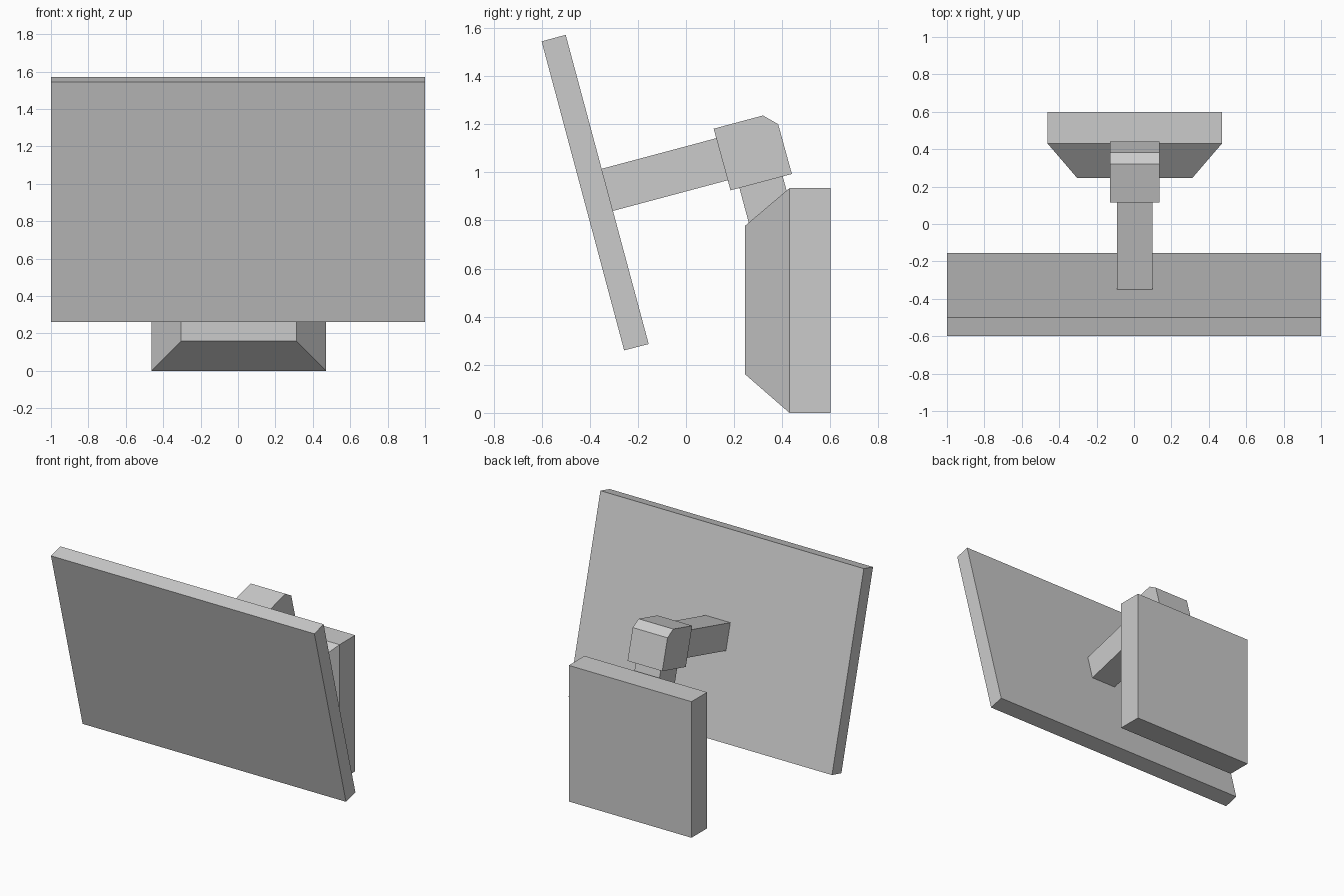
import bpy, bmesh

if "Cube" in bpy.data.objects:
    bpy.data.objects.remove(bpy.data.objects["Cube"])

CX = 0.004  # centre line of the stand


def finish(bm, name):
    bmesh.ops.recalc_face_normals(bm, faces=bm.faces)
    mesh = bpy.data.meshes.new(name)
    bm.to_mesh(mesh)
    bm.free()
    obj = bpy.data.objects.new(name, mesh)
    bpy.context.collection.objects.link(obj)
    return obj


def loft(name, rings):
    """Closed solid through rings of equal point count."""
    bm = bmesh.new()
    loops = [[bm.verts.new(p) for p in ring] for ring in rings]
    n = len(loops[0])
    for a, b in zip(loops, loops[1:]):
        for i in range(n):
            j = (i + 1) % n
            bm.faces.new((a[i], a[j], b[j], b[i]))
    bm.faces.new(loops[0])
    bm.faces.new(loops[-1])
    return finish(bm, name)


def side_profile(name, half_width, profile, cx=CX):
    """Extrude a (y, z) side outline across x."""
    return loft(name, [[(cx + s * half_width, y, z) for y, z in profile]
                       for s in (-1, 1)])


def rect(y, x0, x1, z0, z1):
    return [(x0, y, z0), (x1, y, z0), (x1, y, z1), (x0, y, z1)]


# Tilted flat screen
side_profile("screen_panel", 1.0,
             [(-0.60, 1.544), (-0.50, 1.571), (-0.155, 0.286), (-0.257, 0.26)], cx=0)

# Arm from the screen back to the hinge
side_profile("support_arm", 0.095,
             [(-0.352, 1.014), (0.135, 1.144), (0.182, 0.969), (-0.305, 0.839)])

# Hinge block with a bevelled rear top edge
side_profile("hinge_block", 0.132,
             [(0.115, 1.181), (0.32, 1.236), (0.383, 1.20), (0.44, 0.993), (0.185, 0.925)])

# Short neck sinking into the base
side_profile("neck", 0.095,
             [(0.222, 0.935), (0.402, 0.983), (0.468, 0.737), (0.288, 0.689)])

# Wall base: flat back slab with a tapered front
loft("base", [rect(0.60, -0.462, 0.47, 0.0, 0.934),
              rect(0.43, -0.462, 0.47, 0.0, 0.934),
              rect(0.246, -0.304, 0.312, 0.16, 0.778)])
